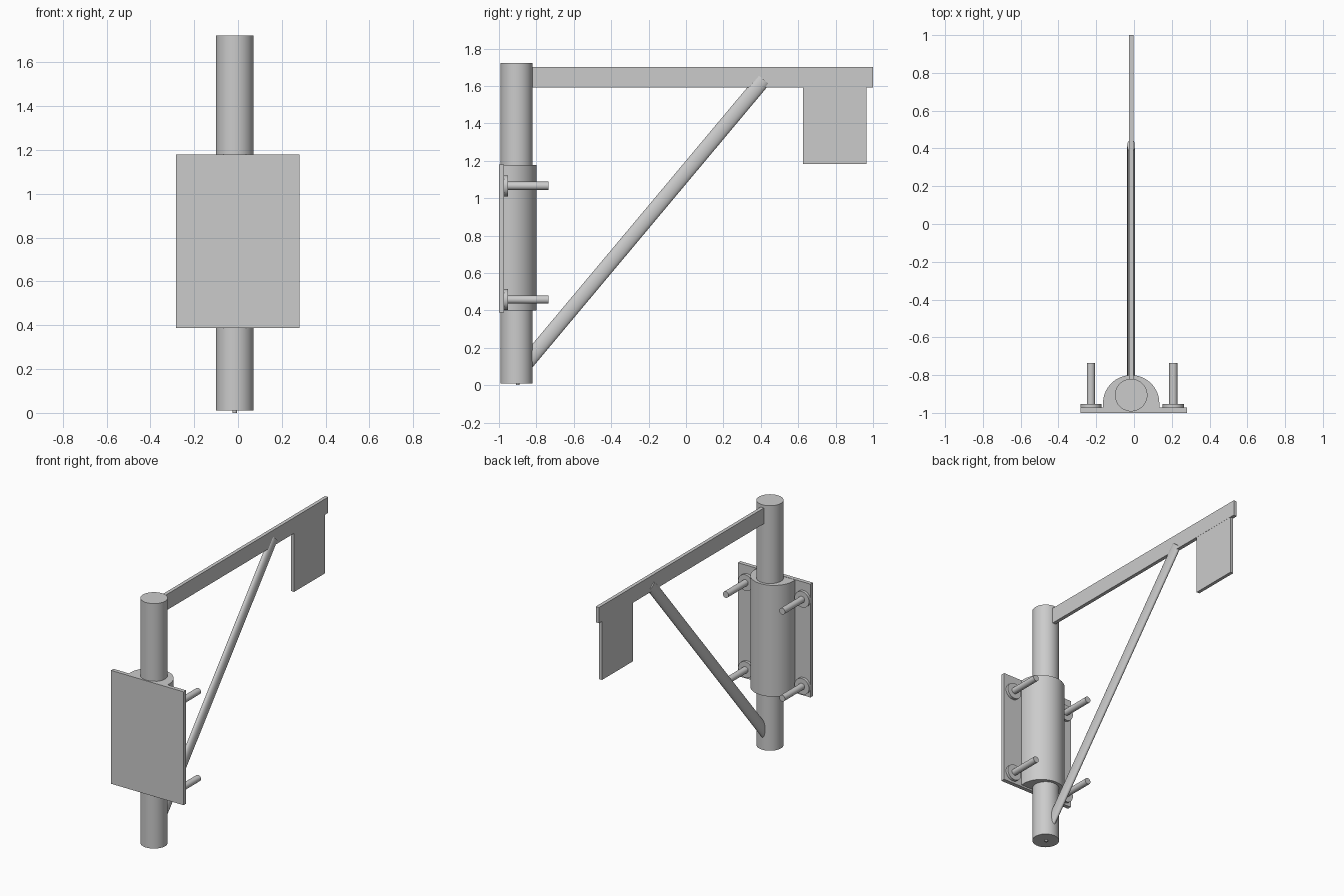
import bpy, bmesh, math
from mathutils import Vector

if "Cube" in bpy.data.objects:
    bpy.data.objects.remove(bpy.data.objects["Cube"])

CX = -0.015  # shared centre line of post, arm and brace


def box(name, lo, hi):
    bpy.ops.mesh.primitive_cube_add(size=1, location=[(a + b) / 2 for a, b in zip(lo, hi)])
    ob = bpy.context.object
    ob.name = name
    ob.scale = [b - a for a, b in zip(lo, hi)]
    bpy.ops.object.transform_apply(location=False, rotation=False, scale=True)
    return ob


def rod(name, start, end, rx, ry=None, sides=48):
    a, b = Vector(start), Vector(end)
    d = b - a
    bpy.ops.mesh.primitive_cylinder_add(vertices=sides, radius=1, depth=1, location=(a + b) / 2)
    ob = bpy.context.object
    ob.name = name
    ob.scale = (rx, ry or rx, d.length)
    # rotate about x only: every rod lies in a plane of constant x
    ob.rotation_euler = (-math.atan2(d.y, d.z), 0, 0)
    bpy.ops.object.transform_apply(location=False, rotation=True, scale=True)
    bpy.ops.object.shade_smooth_by_angle(angle=math.radians(35))
    return ob


# Upright post with a small pin under it
rod("post", (CX, -0.906, 0.01), (CX, -0.906, 1.722), 0.086, sides=64)
rod("bottom_pin", (CX, -0.9, 0), (CX, -0.9, 0.02), 0.01, sides=16)

# Wall plate
box("wall_plate", (-0.282, -1.0, 0.388), (0.28, -0.972, 1.18))

# Half-round sleeve between plate and post
bm = bmesh.new()
outline = [(CX + 0.149, -0.98)]
for i in range(33):
    t = math.pi * i / 32
    outline.append((CX + 0.149 * math.cos(t), -0.949 + 0.149 * math.sin(t)))
outline.append((CX - 0.149, -0.98))
face = bm.faces.new([bm.verts.new((x, y, 0.4)) for x, y in outline])
ext = bmesh.ops.extrude_face_region(bm, geom=[face])
bmesh.ops.translate(bm, vec=(0, 0, 0.778),
                    verts=[g for g in ext["geom"] if isinstance(g, bmesh.types.BMVert)])
bmesh.ops.recalc_face_normals(bm, faces=bm.faces)
mesh = bpy.data.meshes.new("sleeve")
bm.to_mesh(mesh)
bm.free()
sleeve = bpy.data.objects.new("sleeve", mesh)
bpy.context.collection.objects.link(sleeve)
bpy.ops.object.select_all(action='DESELECT')
bpy.context.view_layer.objects.active = sleeve
sleeve.select_set(True)
bpy.ops.object.shade_smooth_by_angle(angle=math.radians(35))

# Four bolts with washers
for side, x in (("left", -0.228), ("right", 0.208)):
    for level, z in (("lower", 0.458), ("upper", 1.066)):
        rod(f"bolt_{level}_{side}", (x, -0.98, z), (x, -0.736, z), 0.022, sides=32)
        rod(f"washer_{level}_{side}", (x, -0.978, z), (x, -0.953, z), 0.056, sides=32)

# Flat arm and hanging panel
box("arm", (CX - 0.0125, -0.86, 1.592), (CX + 0.0125, 1.0, 1.702))
box("hanging_panel", (CX - 0.0115, 0.625, 1.182), (CX + 0.0115, 0.965, 1.6))

# Diagonal brace, oval in section
rod("brace", (CX, -0.865, 0.105), (CX, 0.415, 1.634), 0.021, 0.04)
